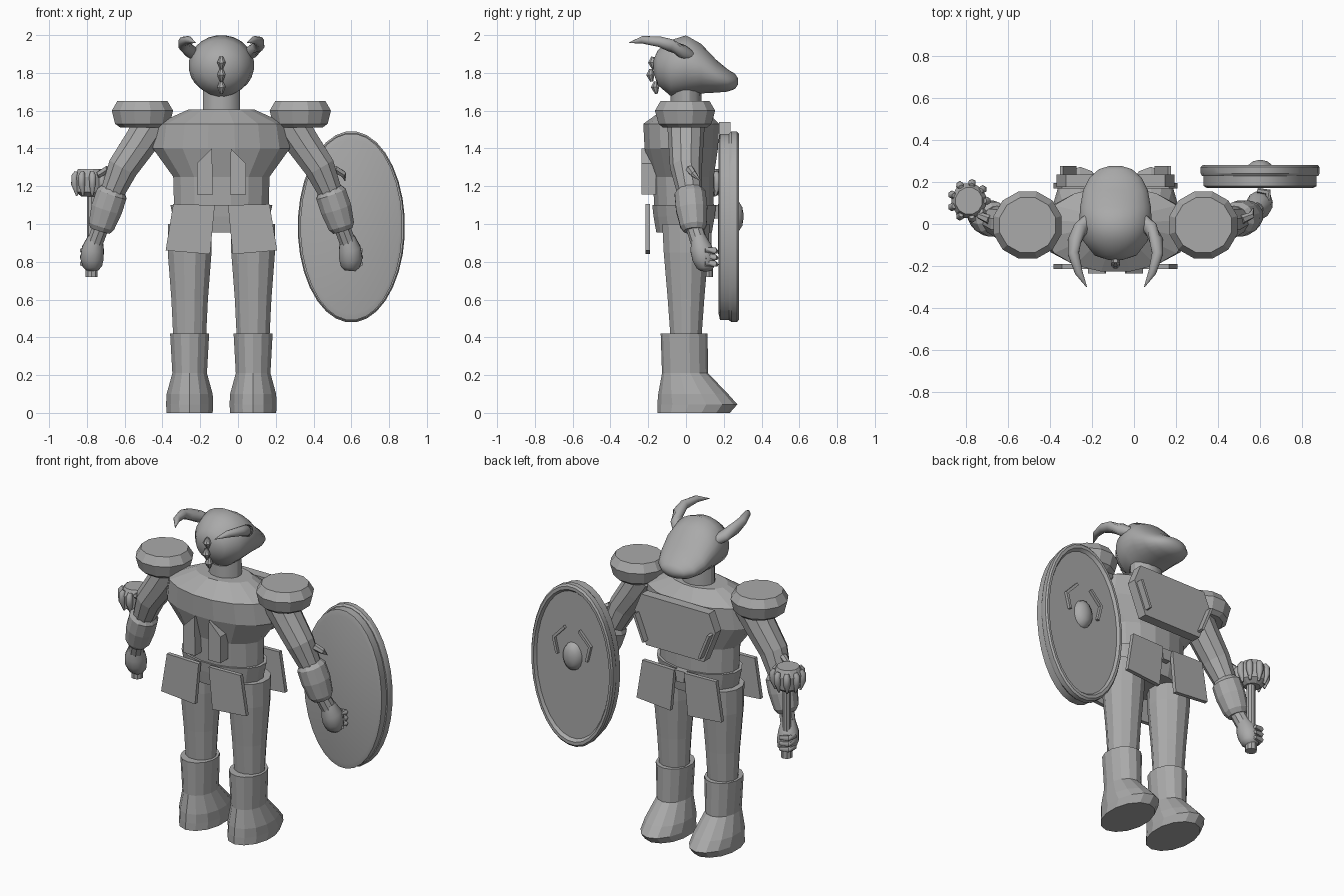
import bpy, bmesh, math
from mathutils import Vector

if "Cube" in bpy.data.objects:
    bpy.data.objects.remove(bpy.data.objects["Cube"])

CX = -0.088  # body centre line (weapon and shield reach unevenly)
GREY = bpy.data.materials.new("grey")
GREY.diffuse_color = (0.4, 0.4, 0.4, 1)
GREY.use_nodes = True
GREY.node_tree.nodes["Principled BSDF"].inputs["Base Color"].default_value = GREY.diffuse_color


def finish(bm, name, smooth=None):
    bmesh.ops.recalc_face_normals(bm, faces=bm.faces)
    me = bpy.data.meshes.new(name)
    bm.to_mesh(me)
    bm.free()
    me.materials.append(GREY)
    ob = bpy.data.objects.new(name, me)
    bpy.context.collection.objects.link(ob)
    if smooth:
        bpy.ops.object.select_all(action='DESELECT')
        bpy.context.view_layer.objects.active = ob
        ob.select_set(True)
        bpy.ops.object.shade_smooth_by_angle(angle=math.radians(smooth))
    return ob


def loft(name, rings, n=12, smooth=None):
    """Skin elliptical rings given as (centre, half axis u, half axis v)."""
    bm = bmesh.new()
    loops = []
    for c, u, v in rings:
        c, u, v = Vector(c), Vector(u), Vector(v)
        loops.append([bm.verts.new(c + u * math.cos(a) + v * math.sin(a))
                      for a in (2 * math.pi * (i + 0.5) / n for i in range(n))])
    for a, b in zip(loops, loops[1:]):
        for i in range(n):
            j = (i + 1) % n
            bm.faces.new((a[i], a[j], b[j], b[i]))
    bm.faces.new(loops[0])
    bm.faces.new(loops[-1])
    return finish(bm, name, smooth)


def stack(name, x, secs, n=12, smooth=None):
    """Upright loft from (z, y centre, x radius, y radius)."""
    return loft(name, [((x, cy, z), (rx, 0, 0), (0, ry, 0)) for z, cy, rx, ry in secs], n, smooth)


def disc(name, x, z, secs, n=32, smooth=30):
    """Oval loft along y from (y, x radius, z radius)."""
    return loft(name, [((x, y, z), (rx, 0, 0), (0, 0, rz)) for y, rx, rz in secs], n, smooth)


def limb(name, pts, n=10, smooth=None):
    """Tapered tube through (x, y, z, radius)."""
    p = [Vector(q[:3]) for q in pts]
    rings = []
    for i, q in enumerate(pts):
        t = (p[min(i + 1, len(p) - 1)] - p[max(i - 1, 0)]).normalized()
        ref = Vector((0, 1, 0)) if abs(t.y) < 0.8 else Vector((0, 0, 1))
        u = t.cross(ref).normalized()
        rings.append((p[i], u * q[3], t.cross(u) * q[3]))
    return loft(name, rings, n, smooth)


def plate(name, outline, y0, y1):
    """Flat plate from (x, z) outline, thick along y."""
    bm = bmesh.new()
    a = [bm.verts.new((x, y0, z)) for x, z in outline]
    b = [bm.verts.new((x, y1, z)) for x, z in outline]
    bm.faces.new(a)
    bm.faces.new(b)
    for i in range(len(a)):
        j = (i + 1) % len(a)
        bm.faces.new((a[i], a[j], b[j], b[i]))
    return finish(bm, name)


# Torso, belt and neck
stack("torso", CX, [(1.08, -.01, .255, .16), (1.25, -.015, .26, .165), (1.4, -.025, .37, .198),
                    (1.53, -.025, .35, .205), (1.605, -.01, .18, .115)], 16)
stack("belt", CX, [(.955, -.01, .245, .15), (1.04, -.01, .262, .165), (1.1, -.01, .275, .172)], 16)
stack("neck", CX, [(1.58, 0, .1, .085), (1.72, 0, .1, .08)], 14, 30)

# Head: egg with a low snout pointing forward
secs = [(-.172, 1.80, 1.87, .03), (-.15, 1.735, 1.92, .1), (-.08, 1.675, 1.975, .155),
        (0, 1.68, 2.0, .174), (.08, 1.69, 1.955, .17), (.16, 1.695, 1.87, .155),
        (.22, 1.70, 1.82, .125), (.26, 1.715, 1.795, .08), (.276, 1.74, 1.77, .03)]
loft("head", [((CX, y, (a + b) / 2), (w, 0, 0), (0, 0, (b - a) / 2)) for y, a, b, w in secs], 24, 60)

# Braid of three cones behind the head
for i, (z, y) in enumerate([(1.885, -.175), (1.82, -.185), (1.755, -.16)]):
    limb("braid_bead", [(CX, y, z, .01), (CX, y - .004, z - .03, .024), (CX, y + .004, z - .066, .008)], 8)

# Front chest plate with edge rails
plate("chest_plate", [(CX - .235, 1.54), (CX + .235, 1.54), (CX + .28, 1.43),
                      (CX + .2, 1.23), (CX - .2, 1.23), (CX - .28, 1.43)], .175, .235)
plate("buckle", [(CX - .035, 1.1), (CX + .035, 1.1), (CX + .025, 1.03), (CX - .025, 1.03)], .15, .185)

for s, side in ((-1, "left"), (1, "right")):
    def X(d):
        return CX + s * d

    plate(side + "_chest_rail", [(X(.25), 1.425), (X(.265), 1.42), (X(.2), 1.26), (X(.185), 1.265)], .23, .275)
    plate(side + "_back_plate", [(X(.05), 1.4), (X(.13), 1.32), (X(.13), 1.155), (X(.045), 1.155)], -.235, -.16)

    # Loin flaps, back and front
    for y0, y1, tag in ((-.215, -.19, "back"), (.17, .195, "front")):
        plate(side + "_" + tag + "_flap", [(X(.035), 1.1), (X(.255), 1.105), (X(.295), .86), (X(.06), .84)], y0, y1)

    # Legs and boots
    stack(side + "_leg", X(.168), [(.4, 0, .09, .085), (.6, 0, .1, .1), (.85, 0, .12, .122), (1.0, 0, .12, .13)])
    stack(side + "_boot", X(.168), [(0, .04, .125, .192), (.045, .06, .128, .212), (.1, .038, .125, .185),
                                   (.21, -.005, .094, .122), (.42, -.01, .106, .124)], 14)

    # Shoulder pad, arm, bracer and hand
    stack(side + "_shoulder_pad", X(.418), [(1.51, -.005, .12, .12), (1.53, -.005, .15, .145),
                                           (1.6, -.005, .168, .165), (1.65, -.005, .138, .135)])
    limb(side + "_arm", [(X(.36), 0, 1.54, .1), (X(.43), 0, 1.43, .093), (X(.52), .0, 1.3, .085),
                         (X(.58), .02, 1.16, .065)])
    limb(side + "_elbow_spike", [(X(.6), .02, 1.29, .022), (X(.645), .04, 1.265, .018), (X(.655), .075, 1.23, .003)], 6)
    limb(side + "_bracer", [(X(.57), .02, 1.185, .065), (X(.58), .022, 1.16, .085), (X(.607), .03, 1.08, .086),
                            (X(.635), .04, .99, .072), (X(.643), .042, .965, .055)], 12)
    limb(side + "_wrist", [(X(.64), .045, .98, .045), (X(.67), .07, .9, .045)])
    limb(side + "_hand", [(X(.667), .065, .93, .04), (X(.68), .08, .87, .06), (X(.685), .095, .82, .064),
                          (X(.682), .105, .775, .052), (X(.68), .105, .752, .03)], 12, 60)
    for i in range(3):
        z = .86 - i * .035
        limb(side + "_finger", [(X(.735), .1, z, .016), (X(.725), .15, z, .018), (X(.675), .16, z - .005, .012)], 6, 60)

    # Horn curving backward
    limb(side + "_horn", [(X(.13), .02, 1.89, .03), (X(.165), -.02, 1.915, .036), (X(.195), -.08, 1.945, .034),
                          (X(.2), -.14, 1.965, .028), (X(.175), -.23, 1.975, .02), (X(.137), -.3, 1.96, .002)], 10, 60)

# Oval shield: back plate, raised rim, recessed face, boss, brackets
SX, SZ = .6, .985
disc("shield_back", SX, SZ, [(.172, .255, .46), (.18, .27, .495), (.235, .27, .495)])
bm_rings = [(.228, .278, .497), (.24, .284, .507), (.27, .284, .507), (.28, .276, .495),
            (.28, .262, .475), (.262, .252, .46)]
disc("shield_rim", SX, SZ, bm_rings)
disc("shield_boss", SX, SZ + .055, [(.255, .065, .09), (.28, .058, .08), (.298, .035, .05), (.304, .01, .015)], 16, 60)
for s in (-1, 1):
    path = [(.11, .05), (.135, .15), (.055, .235)]
    inner = [(.095, .052), (.117, .146), (.045, .222)]
    plate("shield_bracket", [(SX + s * x, SZ + z) for x, z in path + inner[::-1]], .258, .28)

# Mace with a lumpy head
MX, MY = -.775, .11
limb("mace_handle", [(MX, MY, .72, .034), (MX, MY, .79, .034), (MX, MY, .8, .026), (MX, MY, 1.18, .026)], 10)
stack("mace_head", MX - .01, [(1.145, MY, .045, .045), (1.17, MY, .078, .078), (1.25, MY, .085, .085),
                              (1.29, MY, .065, .065)], 12)
for i in range(9):
    a = 2 * math.pi * i / 9
    c, sn = math.cos(a), math.sin(a)
    limb("mace_lump", [(MX - .01 + r * c, MY + r * sn, z, w) for r, z, w in
                       ((.075, 1.275, .012), (.085, 1.255, .02), (.086, 1.21, .02), (.072, 1.15, .006))], 6, 60)
